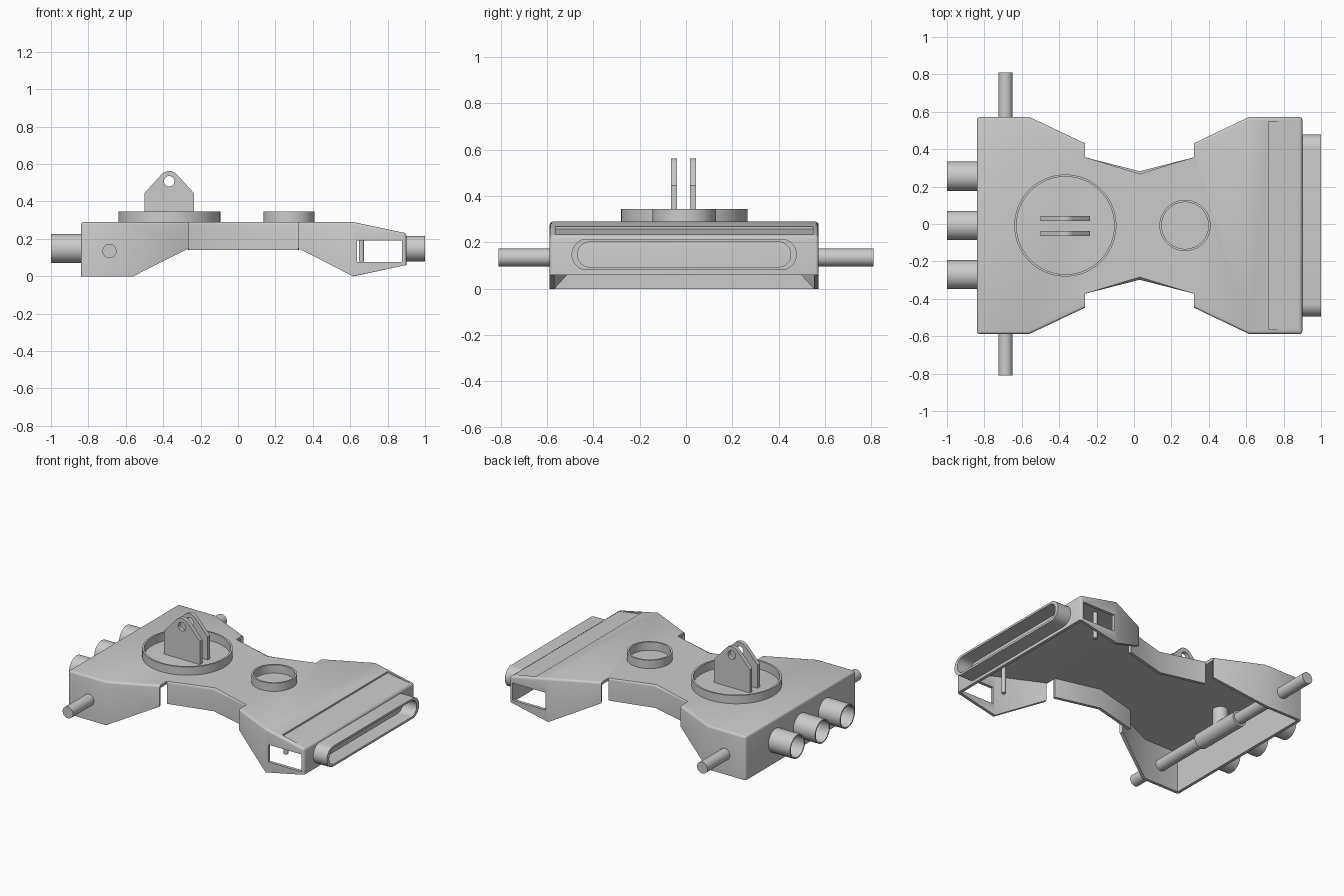
import bpy
import bmesh
import math

if "Cube" in bpy.data.objects:
    bpy.data.objects.remove(bpy.data.objects["Cube"], do_unlink=True)

GREY = (0.6, 0.6, 0.6, 1.0)
metal = bpy.data.materials.new("plain grey metal")
metal.use_nodes = True
metal.diffuse_color = GREY
metal.node_tree.nodes["Principled BSDF"].inputs["Base Color"].default_value = GREY

MID = -0.008      # centre line of the body in y
ROOF = 0.29


def place(u, v, w, axis):
    return {"x": (w, u, v), "y": (u, w, v), "z": (u, v, w)}[axis]


def finish(name, bm):
    bmesh.ops.recalc_face_normals(bm, faces=bm.faces)
    mesh = bpy.data.meshes.new(name)
    bm.to_mesh(mesh)
    bm.free()
    mesh.materials.append(metal)
    obj = bpy.data.objects.new(name, mesh)
    bpy.context.collection.objects.link(obj)
    return obj


def activate(obj):
    bpy.ops.object.select_all(action="DESELECT")
    obj.select_set(True)
    bpy.context.view_layer.objects.active = obj


def smooth(obj):
    activate(obj)
    bpy.ops.object.shade_smooth_by_angle(angle=math.radians(35))
    return obj


def modify(obj, kind, **settings):
    mod = obj.modifiers.new(kind.lower(), kind)
    for key, value in settings.items():
        setattr(mod, key, value)
    activate(obj)
    bpy.ops.object.modifier_apply(modifier=mod.name)


def cut(obj, cutter):
    cutter.hide_render = True
    modify(obj, "BOOLEAN", object=cutter, operation="DIFFERENCE", solver="EXACT")
    bpy.data.objects.remove(cutter, do_unlink=True)


def oval(cu, cv, r, half=0.0, n=48):
    """Circle, stretched along u into a slot shape when half > 0."""
    pts = []
    for i in range(n):
        a = 2 * math.pi * (i + 0.5) / n
        shift = half if math.cos(a) > 0 else -half
        pts.append((cu + shift + r * math.cos(a), cv + r * math.sin(a)))
    return pts


def prism(name, outline, w0, w1, axis):
    bm = bmesh.new()
    ends = [[bm.verts.new(place(u, v, w, axis)) for u, v in outline] for w in (w0, w1)]
    for end in ends:
        bm.faces.new(end)
    for i in range(len(outline)):
        j = i - 1
        bm.faces.new((ends[0][j], ends[0][i], ends[1][i], ends[1][j]))
    return finish(name, bm)


def tube(name, outer, inner, w0, w1, axis):
    bm = bmesh.new()
    loops = [[bm.verts.new(place(u, v, w, axis)) for u, v in pts]
             for pts, w in ((outer, w0), (outer, w1), (inner, w1), (inner, w0))]
    for k in range(4):
        a, b = loops[k - 1], loops[k]
        for i in range(len(outer)):
            bm.faces.new((a[i - 1], a[i], b[i], b[i - 1]))
    return smooth(finish(name, bm))


# Body shell: (x, half width, top z, bottom z) along one flank
STATIONS = [
    (-0.84, 0.58, ROOF, 0.0), (-0.56, 0.58, ROOF, 0.0),
    (-0.263, 0.44, ROOF, 0.15), (-0.263, 0.365, ROOF, 0.14),
    (0.03, 0.29, ROOF, 0.14), (0.322, 0.365, ROOF, 0.14),
    (0.322, 0.44, ROOF, 0.15), (0.615, 0.58, ROOF, 0.0),
    (0.90, 0.58, 0.23, 0.06),
]
bm = bmesh.new()
tops, lows = [], []
for side in (1, -1):
    tops.append([bm.verts.new((x, MID + side * h, t)) for x, h, t, b in STATIONS])
    lows.append([bm.verts.new((x, MID + side * h, b)) for x, h, t, b in STATIONS])
for top, low in zip(tops, lows):
    for i in range(len(STATIONS) - 1):
        if STATIONS[i][0] != STATIONS[i + 1][0]:     # the steps stay open
            bm.faces.new((top[i], top[i + 1], low[i + 1], low[i]))
for i in (0, -1):                                    # end walls
    bm.faces.new((tops[0][i], tops[1][i], lows[1][i], lows[0][i]))
bm.faces.new(tops[0][:-1] + tops[1][-2::-1])         # flat roof
bm.faces.new((tops[0][-2], tops[0][-1], tops[1][-1], tops[1][-2]))
bmesh.ops.delete(bm, geom=[v for v in bm.verts if not v.link_faces], context="VERTS")
body = finish("body_shell", bm)
if max(body.data.polygons, key=lambda p: p.area).normal.z < 0:
    body.data.flip_normals()
modify(body, "BEVEL", width=0.014, segments=3, limit_method="ANGLE",
       angle_limit=math.radians(50))
modify(body, "SOLIDIFY", thickness=0.02, offset=-1, use_even_offset=True)

# Side windows and the shallow wedge recess on the sloping nose
window = [(0.635, 0.075), (0.878, 0.075), (0.878, 0.19), (0.635, 0.19)]
for side in (1, -1):
    cut(body, prism("window_cutter", window, MID + side * 0.5, MID + side * 0.7, "y"))
wedge = [(0.72, 0.257), (0.885, 0.232), (0.885, 0.32), (0.72, 0.32)]
cut(body, prism("recess_cutter", wedge, MID - 0.555, MID + 0.555, "y"))
smooth(body)

# Slot nozzle on the nose
tube("slot_nozzle", oval(MID, 0.148, 0.068, 0.418), oval(MID, 0.148, 0.054, 0.406),
     0.89, 1.0, "x")

# Three open pipes on the rear wall
for label, y in (("left", 0.255), ("middle", MID), ("right", -0.271)):
    tube("rear_pipe_" + label, oval(y, 0.148, 0.078), oval(y, 0.148, 0.07),
         -1.0, -0.83, "x")

# Raised rings on the roof
for label, x, r in (("large", -0.367, 0.273), ("small", 0.273, 0.137)):
    tube("roof_ring_" + label, oval(x, MID, r, n=64), oval(x, MID, r - 0.012, n=64),
         ROOF - 0.005, 0.345, "z")

# Pair of lugs with a pin hole
LUG_X = -0.368
crown = [(LUG_X + 0.055 * math.cos(a), 0.508 + 0.055 * math.sin(a))
         for a in (math.radians(45 + 10 * k) for k in range(10))]
lug = [(LUG_X - 0.132, 0.445), (LUG_X - 0.132, 0.28),
       (LUG_X + 0.132, 0.28), (LUG_X + 0.132, 0.445)]
for label, y in (("left", 0.03), ("right", -0.051)):
    plate = prism("lug_" + label, crown + lug, y - 0.013, y + 0.013, "y")
    cut(plate, prism("pin_cutter", oval(LUG_X, 0.508, 0.028, n=32), y - 0.1, y + 0.1, "y"))
    smooth(plate)

# Cross axle with its sleeve and hanger
AXLE = (-0.687, 0.135)
smooth(prism("axle", oval(*AXLE, 0.038), -0.81, 0.81, "y"))
smooth(prism("axle_sleeve", oval(*AXLE, 0.052), MID - 0.18, MID + 0.18, "y"))
smooth(prism("axle_hanger", oval(AXLE[0], MID, 0.048), AXLE[1], ROOF - 0.01, "z"))

# Slim posts under the nose
for label, side in (("left", 1), ("right", -1)):
    smooth(prism("nose_post_" + label, oval(0.66, MID + side * 0.43, 0.014, n=16),
                 0.08, 0.27, "z"))
